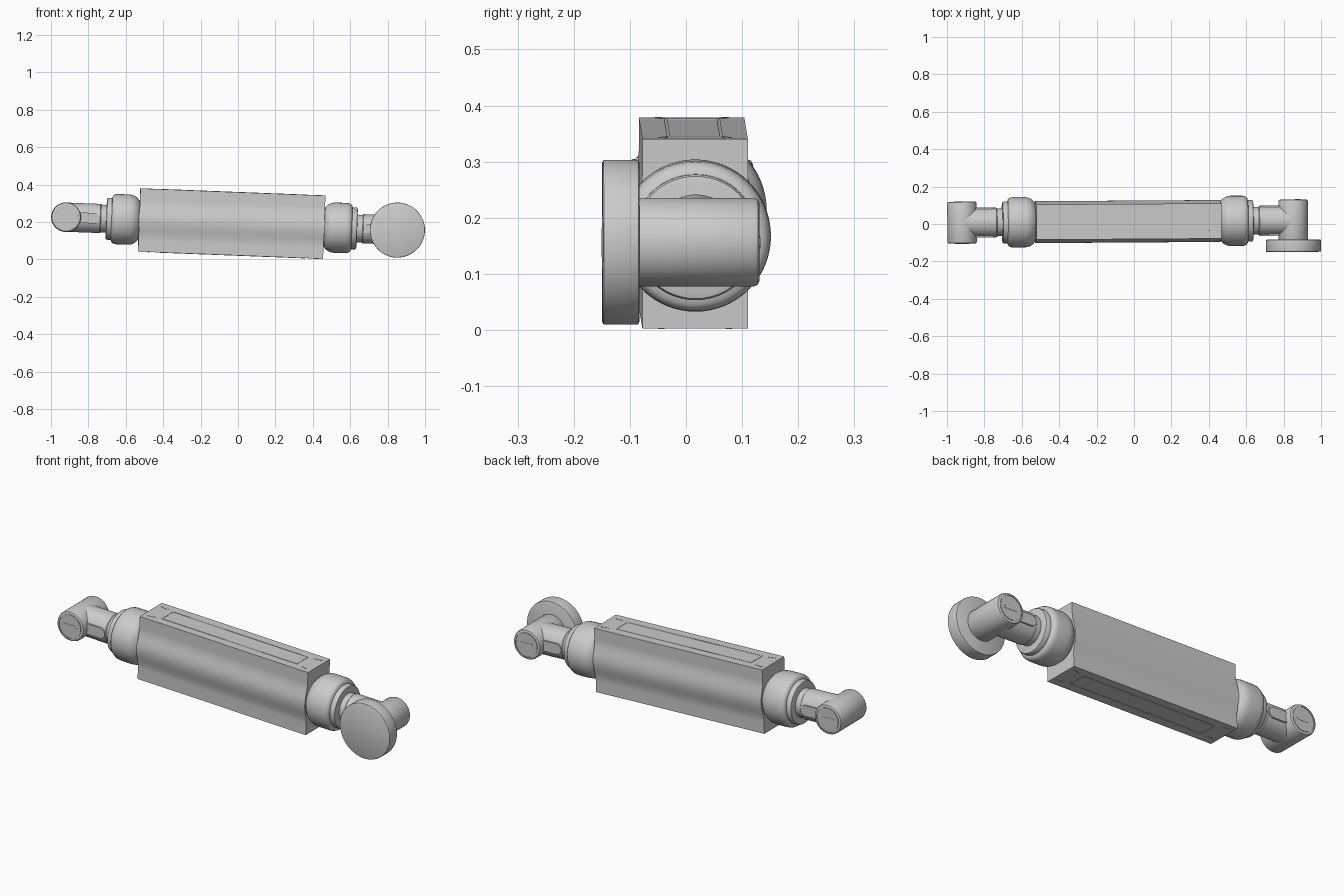
import bpy, bmesh, math
from mathutils import Matrix, Vector

if "Cube" in bpy.data.objects:
    bpy.data.objects.remove(bpy.data.objects["Cube"])

# whole model leans slightly: shared placement
PLACE = (Matrix.Translation((-0.034, 0.013, 0.191))
         @ Matrix.Rotation(0.0065, 4, 'Z') @ Matrix.Rotation(0.039, 4, 'Y'))


def finish(bm, name):
    bmesh.ops.recalc_face_normals(bm, faces=bm.faces)
    me = bpy.data.meshes.new(name)
    bm.to_mesh(me)
    bm.free()
    ob = bpy.data.objects.new(name, me)
    bpy.context.collection.objects.link(ob)
    ob.matrix_world = PLACE
    bpy.ops.object.select_all(action='DESELECT')
    ob.select_set(True)
    bpy.context.view_layer.objects.active = ob
    bpy.ops.object.shade_smooth_by_angle(angle=math.radians(32))
    return ob


def lathe(name, profile, axis, at=(0, 0, 0), flip=1, n=64):
    """Spin (position, radius) points around the x or y axis."""
    bm = bmesh.new()
    rings = []
    for p, r in profile:
        ring = []
        for i in range(n):
            a = 2 * math.pi * i / n
            u, v = r * math.cos(a), r * math.sin(a)
            co = (p * flip, u, v) if axis == 'x' else (u, p * flip, v)
            ring.append(bm.verts.new(Vector(co) + Vector(at)))
        rings.append(ring)
    for a, b in zip(rings, rings[1:]):
        for i in range(n):
            bm.faces.new((a[i], a[(i + 1) % n], b[(i + 1) % n], b[i]))
    bm.faces.new(rings[0])
    bm.faces.new(rings[-1])
    return finish(bm, name)


def prism(bm, pts, frame, depth):
    """Extrude a 2D outline both ways along the frame's z axis."""
    lo = [bm.verts.new(frame @ Vector((x, y, -depth))) for x, y in pts]
    hi = [bm.verts.new(frame @ Vector((x, y, depth))) for x, y in pts]
    bm.faces.new(lo)
    bm.faces.new(hi)
    for i in range(len(pts)):
        j = (i + 1) % len(pts)
        bm.faces.new((lo[i], lo[j], hi[j], hi[i]))


def stadium(length, r, n=10):
    h = length / 2 - r
    right = [(h + r * math.cos(a), r * math.sin(a))
             for a in (-math.pi / 2 + math.pi * i / n for i in range(n + 1))]
    return right + [(-x, -y) for x, y in right]


SIDE = Matrix.Rotation(math.pi / 2, 4, 'X')   # outline in xz, depth along y

# main body: tall box whose sides swell softly around the axis
W, H, L = 0.094, 0.169, 0.495
side = [(W, -H)]
for i in range(33):
    z = -0.11 + 0.22 * i / 32
    side.append((W + 0.009 * (1 + math.cos(math.pi * z / 0.11)), z))
side.append((W, H))
outline = side + [(-y, -z) for y, z in side]
bm = bmesh.new()
prism(bm, outline, Matrix(((0, 0, 1, 0), (1, 0, 0, 0), (0, 1, 0, 0), (0, 0, 0, 1))), L)
finish(bm, "main_body")

# thin panel outline and corner slots on the top and bottom
bm = bmesh.new()
for s in (-1, 1):
    for x, y, hx, hy in ((0, 0.047, 0.40, 0.003), (0, -0.047, 0.40, 0.003),
                         (0.397, 0, 0.003, 0.044), (-0.397, 0, 0.003, 0.044)):
        box = [(-hx, -hy), (hx, -hy), (hx, hy), (-hx, hy)]
        prism(bm, box, Matrix.Translation((x, y, s * H)), 0.0015)
    for sx in (-1, 1):
        for sy in (-1, 1):
            f = Matrix.Translation((sx * 0.452, sy * 0.057, s * H))
            prism(bm, stadium(0.046, 0.006, 6), f @ Matrix.Rotation(sx * sy * 0.2, 4, 'Z'), 0.0015)
finish(bm, "body_panel_trim")

# matching joint assembly at each end
collar = [(0.48, 0.105), (0.497, 0.106), (0.506, 0.116), (0.517, 0.125), (0.532, 0.132),
          (0.55, 0.1345), (0.612, 0.1345), (0.625, 0.133), (0.635, 0.128), (0.641, 0.121),
          (0.643, 0.112), (0.664, 0.112), (0.669, 0.109), (0.671, 0.102)]
E, EL, ER = 0.886, 0.112, 0.079
half = [(EL - 0.010, ER), (EL - 0.003, ER - 0.003), (EL, ER - 0.009), (EL, 0.065),
        (EL - 0.003, 0.065), (EL - 0.003, 0.062), (EL, 0.062)]
elbow_profile = [(-p, r) for p, r in reversed(half)] + half

for s, tag in ((-1, "left"), (1, "right")):
    lathe(tag + "_collar", collar, 'x', flip=s)
    lathe(tag + "_arm", [(0.65, 0.074), (0.70, 0.074), (0.704, 0.078), (E, 0.078)], 'x', flip=s)

    # rounded bar on the front and back of the arm
    bm = bmesh.new()
    prism(bm, stadium(0.18, 0.028), Matrix.Translation((s * 0.795, 0, 0)) @ SIDE, 0.081)
    finish(bm, tag + "_arm_bar")

    # cross barrel with a slot mark on each cap
    lathe(tag + "_elbow", elbow_profile, 'y', at=(s * E, 0, 0))
    bm = bmesh.new()
    prism(bm, stadium(0.078, 0.010), Matrix.Translation((s * E, 0, 0)) @ SIDE, EL + 0.0015)
    finish(bm, tag + "_cap_slot")

# round mounting disc in front of the right elbow
lathe("mounting_disc", [(-0.168, 0.142), (-0.166, 0.146), (-0.162, 0.147),
                        (-0.108, 0.147), (-0.104, 0.146), (-0.102, 0.142)],
      'y', at=(E, 0, 0), n=96)
